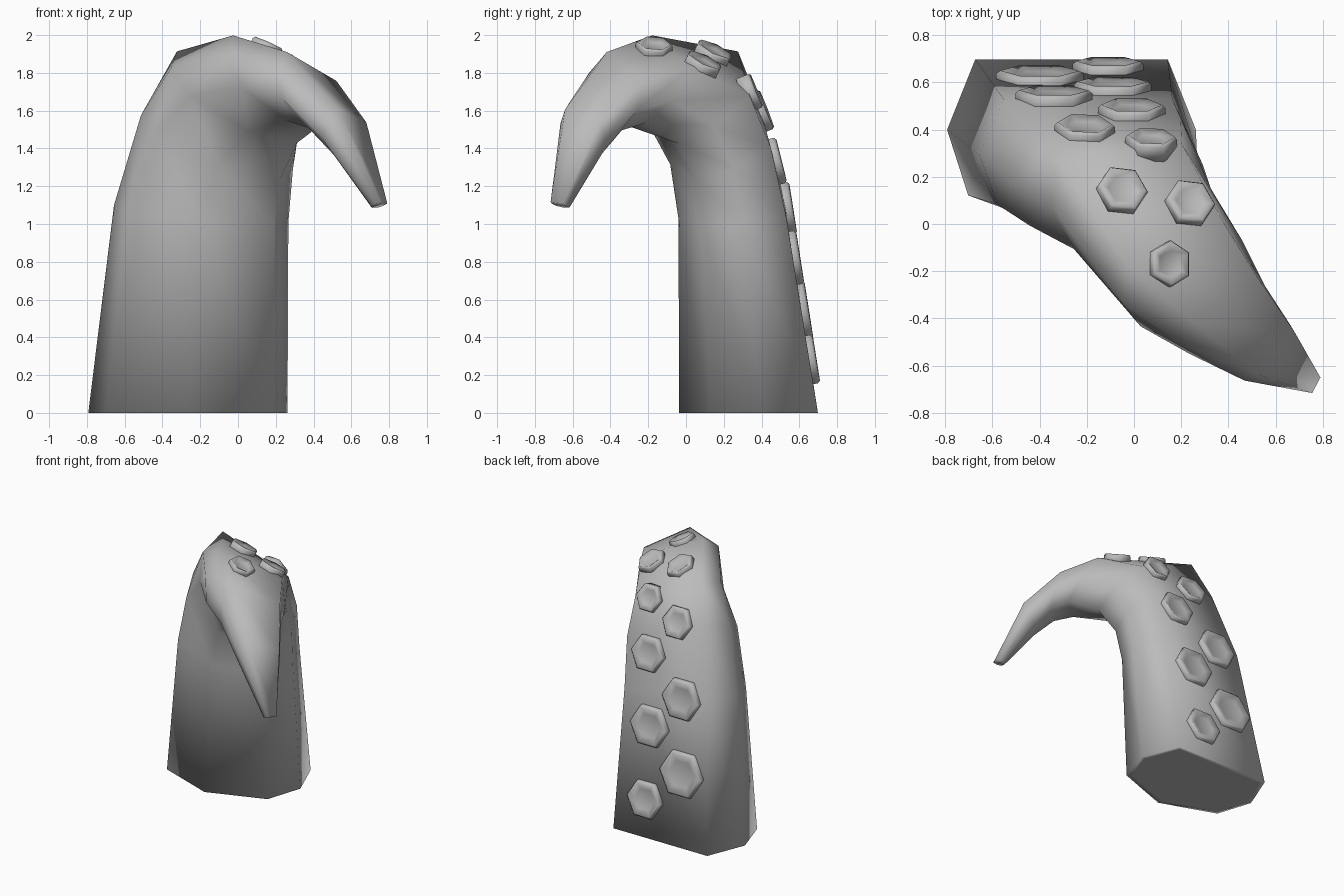
import bpy, bmesh
from math import sin, cos, radians, pi, sqrt
from mathutils import Vector
from mathutils.bvhtree import BVHTree

if "Cube" in bpy.data.objects:
    bpy.data.objects.remove(bpy.data.objects["Cube"], do_unlink=True)

grey = bpy.data.materials.new("flesh_grey")
grey.use_nodes = True
grey.diffuse_color = (0.5, 0.5, 0.5, 1)
grey.node_tree.nodes["Principled BSDF"].inputs["Base Color"].default_value = (0.5, 0.5, 0.5, 1)

UP = Vector((0, 0, 1))
BEND = Vector((1, -1, 0)) / sqrt(2)    # direction the tentacle curls towards
SIDE = Vector((1, 1, 0)) / sqrt(2)


def finish(bm, name):
    bmesh.ops.recalc_face_normals(bm, faces=bm.faces)
    for face in bm.faces:
        face.smooth = True
    mesh = bpy.data.meshes.new(name)
    bm.to_mesh(mesh)
    mesh.materials.append(grey)
    bpy.context.collection.objects.link(bpy.data.objects.new(name, mesh))


def loft(bm, rings):
    for low, high in zip(rings, rings[1:]):
        n = len(low)
        for i in range(n):
            bm.faces.new((low[i], low[(i + 1) % n], high[(i + 1) % n], high[i]))
    bm.faces.new(rings[-1])
    return bm.faces.new(rings[0][::-1])


# Seven-sided cross-section with a flat back that carries the suckers
half = [(0.41, 0.35), (0.53, 0.05), (0.44, -0.23)]
section = half + [(0, -0.39)] + [(-u, v) for u, v in reversed(half)]

# Stations: along bend, sideways, height, tilt, depth, width, back-to-front squash, twist
stations = [
    (-0.435, 0.06, 0.00, 0, 0.995, 0.995, 1, 0),
    (-0.322, 0.046, 1.05, 8, 0.875, 0.875, 0.88, 0),
    (-0.207, 0.05, 1.42, 29, 0.83, 0.79, 0.9, 3),
    (-0.06, 0.05, 1.65, 36, 0.86, 0.62, 1, 10),
    (0.31, -0.01, 1.74, 52, 0.68, 0.56, 1, 22),
    (0.55, -0.01, 1.68, 73, 0.50, 0.43, 1, 22),
    (0.78, 0.01, 1.475, 110, 0.31, 0.30, 1, 28),
    (0.995, 0.055, 1.10, 160, 0.11, 0.09, 1, 30),
]

body = bmesh.new()
rings = []
for along, across, height, tilt, depth, width, squash, twist in stations:
    t, w = radians(tilt), radians(twist)
    centre = BEND * along + SIDE * across + UP * height
    down = BEND * cos(t) - UP * sin(t)
    ring = []
    for u, v in section:
        a, b = (u - v * squash) / sqrt(2), (u + v * squash) / sqrt(2)
        a, b = a * cos(w) - b * sin(w), a * sin(w) + b * cos(w)
        ring.append(body.verts.new(centre + down * a * depth + SIDE * b * width))
    rings.append(ring)
base = loft(body, rings)
bmesh.ops.recalc_face_normals(body, faces=body.faces)
bmesh.ops.inset_individual(body, faces=[base], thickness=0.04)
surface = BVHTree.FromBMesh(body)
finish(body, "tentacle_body")

# Suckers: position near the surface, radius, spin
suckers = [
    ((-0.11, 0.65, 0.28), 0.150, 0),
    ((-0.40, 0.61, 0.54), 0.185, 0),
    ((-0.09, 0.57, 0.82), 0.165, 0),
    ((-0.34, 0.53, 1.08), 0.163, 0),
    ((-0.01, 0.47, 1.33), 0.143, 0),
    ((-0.21, 0.38, 1.59), 0.128, 0),
    ((0.07, 0.30, 1.68), 0.110, 0),
    ((-0.06, 0.13, 1.87), 0.110, 0),
    ((0.22, 0.06, 1.80), 0.108, 0),
    ((0.14, -0.17, 1.91), 0.098, 30),
]

# Hexagonal cup profile: radius factor, height above the skin
cup = [(1.0, -0.04), (1.0, 0.025), (0.9, 0.038), (0.58, 0.02)]

for index, (place, radius, spin) in enumerate(suckers, 1):
    point, normal, _, _ = surface.find_nearest(Vector(place))
    across = (Vector((1, 0, 0)) - normal * normal.x).normalized()
    along = normal.cross(across)
    bm = bmesh.new()
    rings = []
    for factor, lift in cup:
        ring = []
        for k in range(6):
            ang = k * pi / 3 + radians(spin)
            offset = (across * cos(ang) + along * sin(ang)) * radius * factor
            ring.append(bm.verts.new(point + offset + normal * lift))
        rings.append(ring)
    loft(bm, rings)
    finish(bm, f"sucker_{index}")
